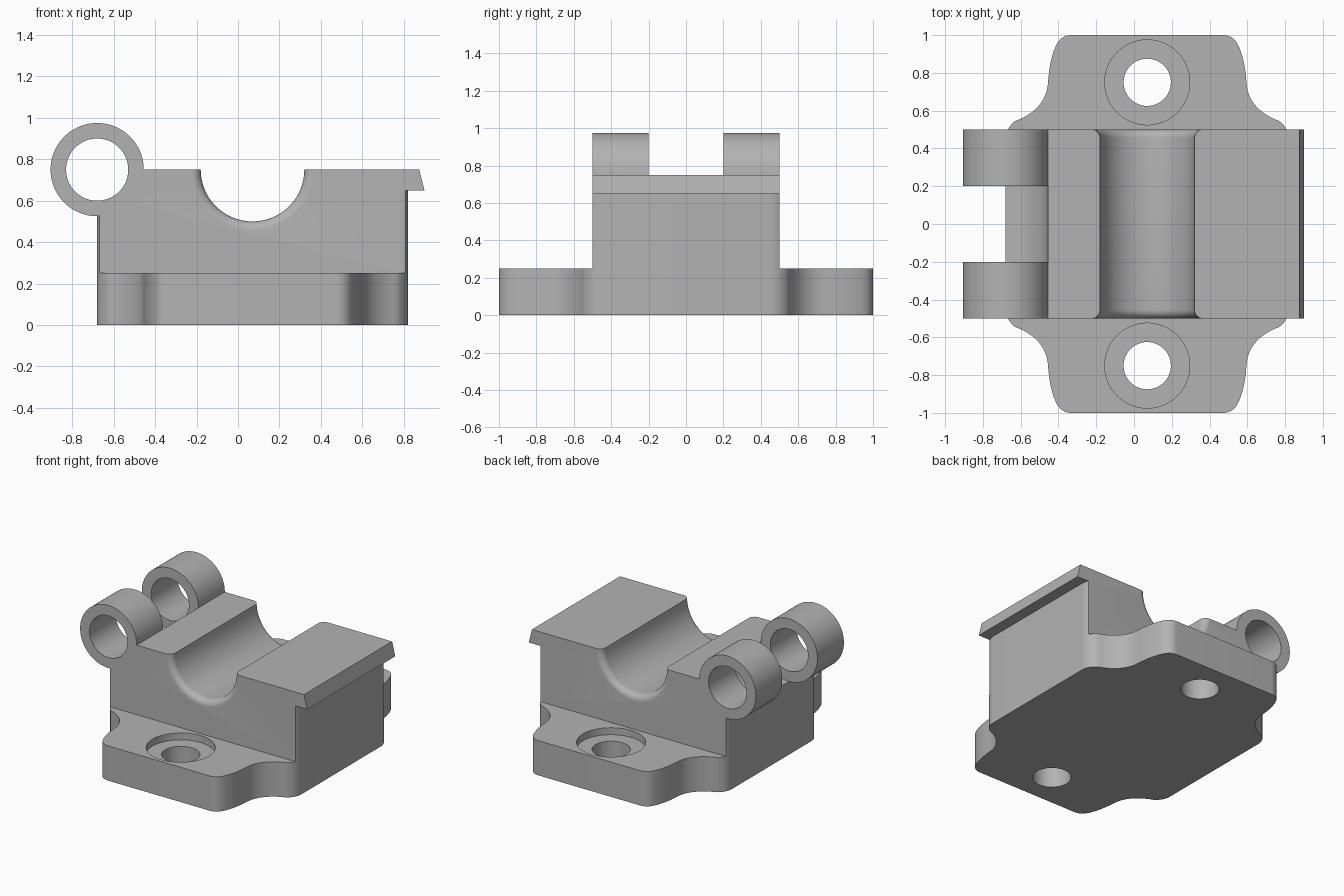
import bpy
import bmesh
from math import cos, sin, pi, radians
from mathutils import Vector, Matrix
from mathutils.geometry import interpolate_bezier

old = bpy.data.objects.get("Cube")
if old:
    bpy.data.objects.remove(old, do_unlink=True)

GREY = (0.45, 0.45, 0.45, 1.0)
steel = bpy.data.materials.new("plain grey")
steel.use_nodes = True
steel.diffuse_color = GREY
steel.node_tree.nodes["Principled BSDF"].inputs["Base Color"].default_value = GREY

MID = 0.07            # x of the symmetry line
TOP = 0.75            # height of the top face
HINGE_X = -0.68
Y_AXIS = Matrix.Rotation(radians(-90), 4, "X")   # turns local z to +y


def loft(name, rings, matrix=Matrix()):
    """Closed solid through equally long rings of points."""
    bm = bmesh.new()
    loops = [[bm.verts.new(p) for p in ring] for ring in rings]
    n = len(loops[0])
    for a, b in zip(loops, loops[1:]):
        for i in range(n):
            j = (i + 1) % n
            bm.faces.new((a[i], a[j], b[j], b[i]))
    bm.faces.new(loops[0])
    bm.faces.new(loops[-1])
    bmesh.ops.recalc_face_normals(bm, faces=bm.faces)
    bm.transform(matrix)
    mesh = bpy.data.meshes.new(name)
    bm.to_mesh(mesh)
    bm.free()
    mesh.materials.append(steel)
    ob = bpy.data.objects.new(name, mesh)
    bpy.context.collection.objects.link(ob)
    return ob


def prism(name, outline, lo, hi, matrix=Matrix()):
    return loft(name, [[(x, y, h) for x, y in outline] for h in (lo, hi)], matrix)


def lathe(name, profile, matrix, n=96):
    return loft(name, [[(r * cos(2 * pi * i / n), r * sin(2 * pi * i / n), h)
                        for i in range(n)] for r, h in profile], matrix)


def along_y(x, z):
    return Matrix.Translation((x, 0, z)) @ Y_AXIS


def combine(target, tool, operation):
    mod = target.modifiers.new(operation.lower(), "BOOLEAN")
    mod.operation, mod.solver, mod.object = operation, "EXACT", tool
    bpy.context.view_layer.objects.active = target
    bpy.ops.object.modifier_apply(modifier=mod.name)
    bpy.data.objects.remove(tool, do_unlink=True)


def curve(a, b, c, d, n=13):
    return [p.xy for p in interpolate_bezier(*(Vector((*p, 0)) for p in (a, b, c, d)), n)]


def four_fold(quarter):
    """Mirror a quarter outline (right side, going back) into a closed outline."""
    half = quarter + [Vector((-p.x, p.y)) for p in reversed(quarter)]
    full = half + [-p for p in half]
    return [(p.x + MID, p.y) for p in full]


# Mounting flange with waisted ears
shoulder = curve((0.75, 0.45), (0.75, 0.485), (0.735, 0.516), (0.70, 0.545))
shoulder[6].y = 0.5
waist = curve((0.70, 0.545), (0.60, 0.58), (0.53, 0.65), (0.525, 0.75))
ear = curve((0.525, 0.75), (0.52, 0.83), (0.507, 0.89), (0.485, 0.94))
corner = curve((0.485, 0.94), (0.467, 0.98), (0.44, 1.0), (0.40, 1.0))
bracket = prism("clamp_bracket",
                four_fold(shoulder + waist[1:] + ear[1:] + corner[1:]), 0, 0.25)

# Central block with rounded upright edges
combine(bracket, prism("block", four_fold(shoulder[:7]), 0.1, 0.7), "UNION")

# Top plate with slanted latch lip
lip = [(-0.6, 0.65), (0.9, 0.65), (0.875, TOP), (-0.6, TOP)]
combine(bracket, prism("top_plate", [(x, -z) for x, z in lip], -0.5, 0.5, Y_AXIS), "UNION")

# Hinge: concave clearance, two knuckles and the pin bore
hinge = along_y(HINGE_X, TOP)
combine(bracket, lathe("hinge_clearance", [(0.225, -0.2), (0.225, 0.2)], hinge), "DIFFERENCE")
for side in (-1, 1):
    combine(bracket, lathe("knuckle", [(0.225, side * 0.2), (0.225, side * 0.5)], hinge), "UNION")
combine(bracket, lathe("pin_bore", [(0.15, -0.6), (0.15, 0.6)], hinge), "DIFFERENCE")

# Half-round saddle with rounded mouths
R, F = 0.25, 0.045
mouth = [(R + F - F * cos(a), 0.5 - F + F * sin(a))
         for a in (pi / 2 * i / 8 for i in range(9))] + [(R + F, 0.6)]
saddle = [(r, -y) for r, y in reversed(mouth)] + mouth
combine(bracket, lathe("saddle", saddle, along_y(MID, TOP)), "DIFFERENCE")

# Counterbored screw holes
screw = [(0.125, -0.1), (0.125, 0.2), (0.225, 0.2), (0.225, 0.4)]
for side in (-1, 1):
    place = Matrix.Translation((MID, side * 0.75, 0))
    combine(bracket, lathe("screw_hole", screw, place), "DIFFERENCE")

bpy.ops.object.select_all(action="DESELECT")
bracket.select_set(True)
bpy.context.view_layer.objects.active = bracket
bpy.ops.object.shade_smooth_by_angle(angle=radians(30))
